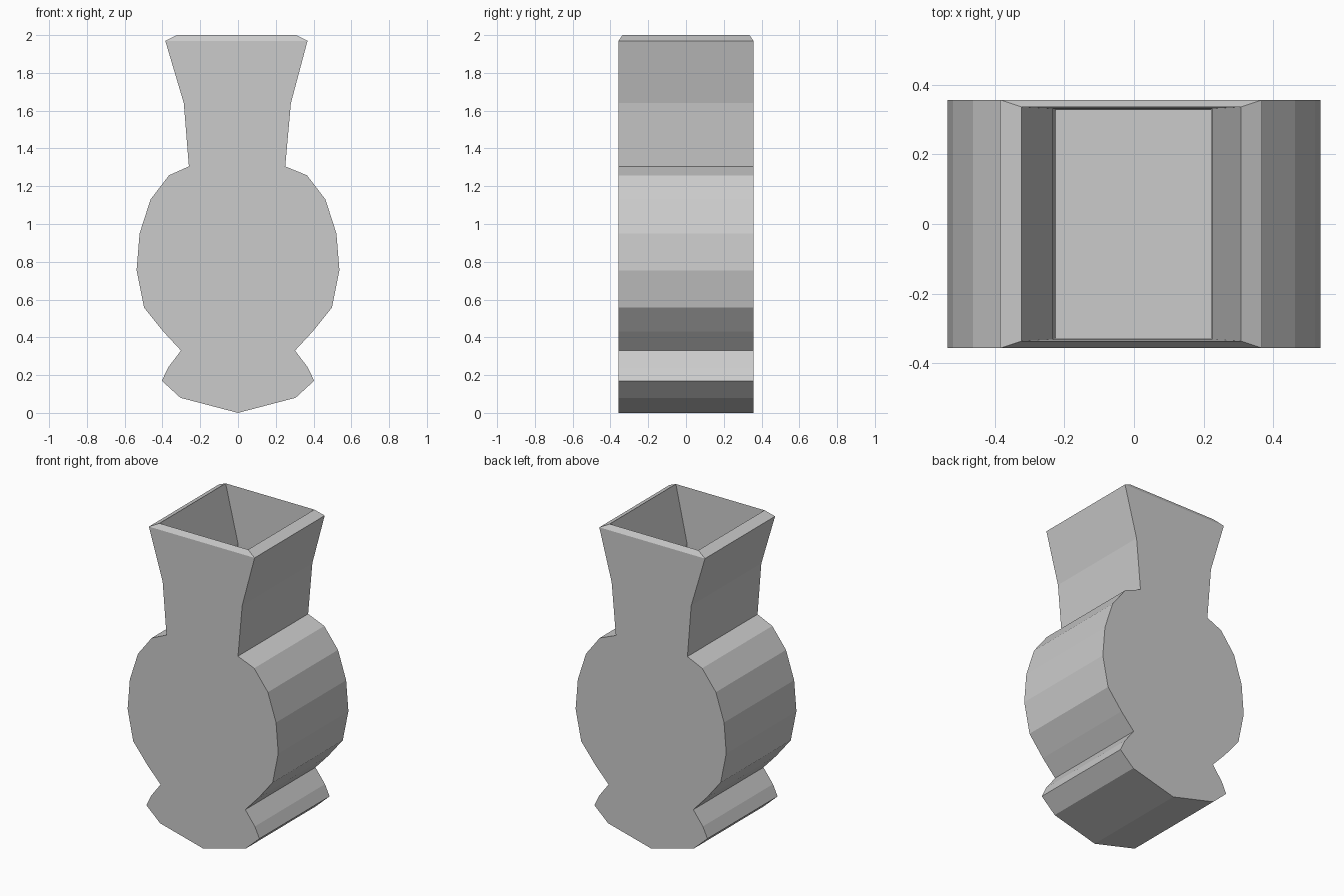
import bpy, bmesh

if "Cube" in bpy.data.objects:
    bpy.data.objects.remove(bpy.data.objects["Cube"])

D = 0.357  # half depth of the slab-shaped body

# Rectangular sections (left x, right x, half depth, z)
foot_and_belly = [(-w, w, D, z) for w, z in [
    (0, 0), (0.305, 0.08), (0.403, 0.17), (0.37, 0.24), (0.302, 0.33),
    (0.395, 0.43), (0.497, 0.557), (0.537, 0.755), (0.521, 0.95),
    (0.463, 1.13), (0.365, 1.258)]]
neck = [(-0.26, 0.25, D, 1.305), (-0.287, 0.28, D, 1.64), (-0.385, 0.368, D, 1.97)]
rim = [(-0.324, 0.308, 0.337, 2.0)]
cavity = [(-0.233, 0.225, 0.332, 1.64), (-0.224, 0.221, 0.328, 1.30)]


def loft(name, sections):
    """Join rectangular sections in order and cap the last one."""
    bm = bmesh.new()
    rings = [[bm.verts.new(c) for c in
              ((a, -d, z), (b, -d, z), (b, d, z), (a, d, z))]
             for a, b, d, z in sections]
    for low, high in zip(rings, rings[1:]):
        for i in range(4):
            j = (i + 1) % 4
            bm.faces.new((low[i], low[j], high[j], high[i]))
    bm.faces.new(rings[-1])
    # The bottom section closes to a single ridge
    bmesh.ops.remove_doubles(bm, verts=bm.verts, dist=1e-4)
    bmesh.ops.recalc_face_normals(bm, faces=bm.faces)
    mesh = bpy.data.meshes.new(name)
    bm.to_mesh(mesh)
    bm.free()
    obj = bpy.data.objects.new(name, mesh)
    bpy.context.collection.objects.link(obj)
    return obj


# Vase: outside going up, over the bevelled rim, then down into the neck
loft("vase", foot_and_belly + neck + rim + cavity)
